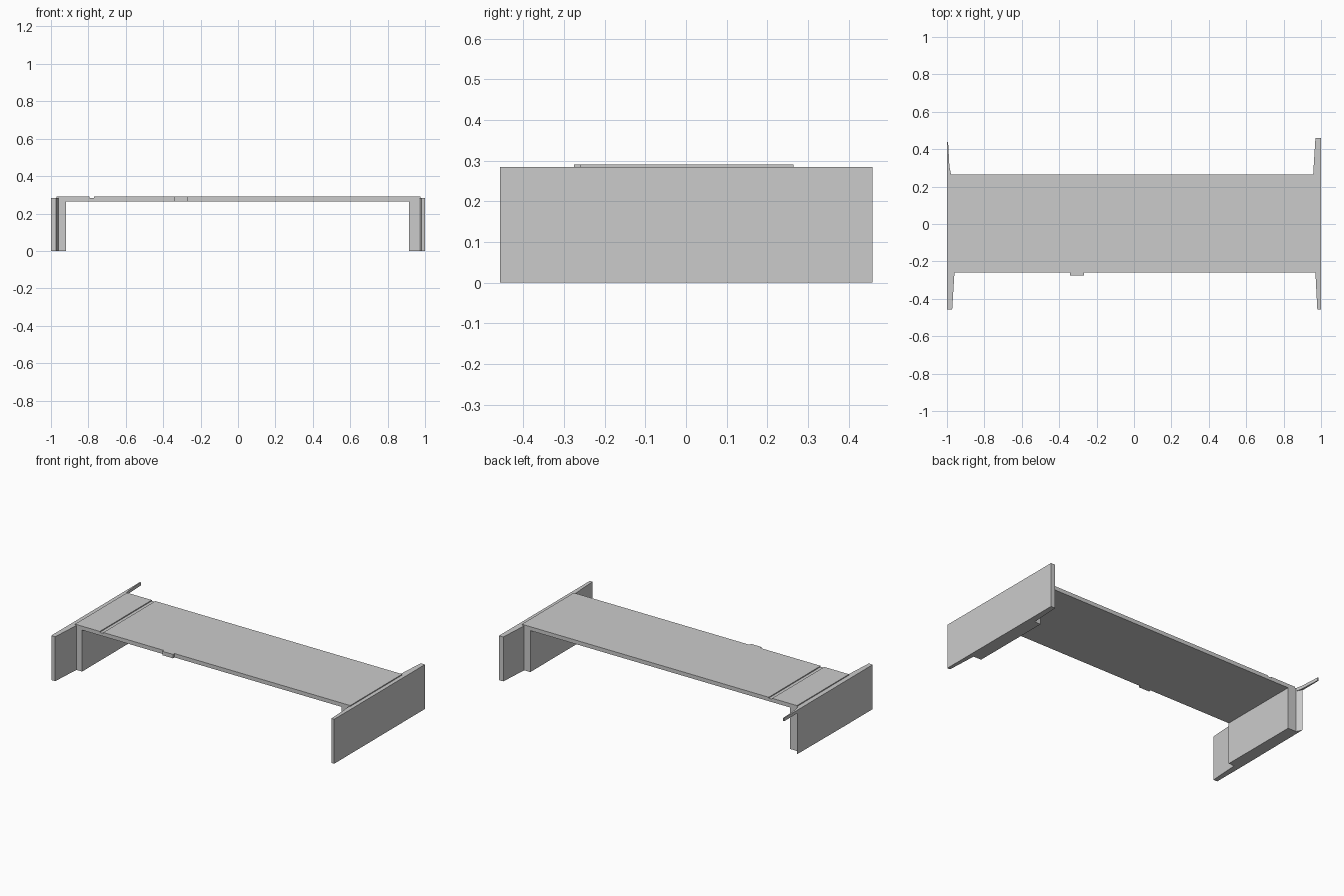
import bpy, bmesh
from mathutils import Vector

if "Cube" in bpy.data.objects:
    bpy.data.objects.remove(bpy.data.objects["Cube"])


def extrude_outline(name, points, direction):
    """Solid made by sweeping a closed flat outline along a direction."""
    bm = bmesh.new()
    face = bm.faces.new([bm.verts.new(p) for p in points])
    result = bmesh.ops.extrude_face_region(bm, geom=[face])
    moved = [g for g in result["geom"] if isinstance(g, bmesh.types.BMVert)]
    bmesh.ops.translate(bm, verts=moved, vec=Vector(direction))
    bmesh.ops.recalc_face_normals(bm, faces=bm.faces)
    mesh = bpy.data.meshes.new(name)
    bm.to_mesh(mesh)
    bm.free()
    obj = bpy.data.objects.new(name, mesh)
    bpy.context.collection.objects.link(obj)
    return obj


def plan_block(name, plan, z0, z1):
    return extrude_outline(name, [(x, y, z0) for x, y in plan], (0, 0, z1 - z0))


FRONT, BACK = -0.26, 0.265
WALL_TOP, DECK_BOTTOM, DECK_TOP = 0.284, 0.265, 0.29

# Abutments with tapering wing walls
plan_block("right_abutment", [
    (1, -0.457), (1, 0.459), (0.97, 0.459), (0.958, BACK),
    (0.915, BACK), (0.915, FRONT), (0.97, FRONT), (0.98, -0.457)], 0, WALL_TOP)
# The left rear wing stops short below its top rail
plan_block("left_abutment", [
    (-1, -0.457), (-0.972, -0.457), (-0.96, FRONT), (-0.92, FRONT),
    (-0.92, BACK), (-0.978, BACK), (-0.996, 0.30), (-1, -0.18)], 0, WALL_TOP)

# Thin rail left along the top of the rear left wing
plan_block("left_wing_rail", [
    (-1, -0.18), (-0.978, BACK), (-0.987, 0.31), (-0.994, 0.438),
    (-1, 0.438)], 0.264, WALL_TOP)

# Deck slab seated on the abutments, with a shallow cross groove
deck = [(-0.97, WALL_TOP), (-0.92, WALL_TOP), (-0.92, DECK_BOTTOM),
        (0.915, DECK_BOTTOM), (0.915, WALL_TOP), (0.975, WALL_TOP),
        (0.975, DECK_TOP), (-0.77, DECK_TOP), (-0.77, 0.284),
        (-0.795, 0.284), (-0.795, DECK_TOP), (-0.97, DECK_TOP)]
extrude_outline("deck_slab", [(x, FRONT, z) for x, z in deck], (0, BACK - FRONT, 0))

# Small ledge on the front edge of the deck
plan_block("front_ledge", [
    (-0.342, -0.275), (-0.267, -0.275), (-0.267, FRONT), (-0.342, FRONT)],
    DECK_BOTTOM, DECK_TOP)
